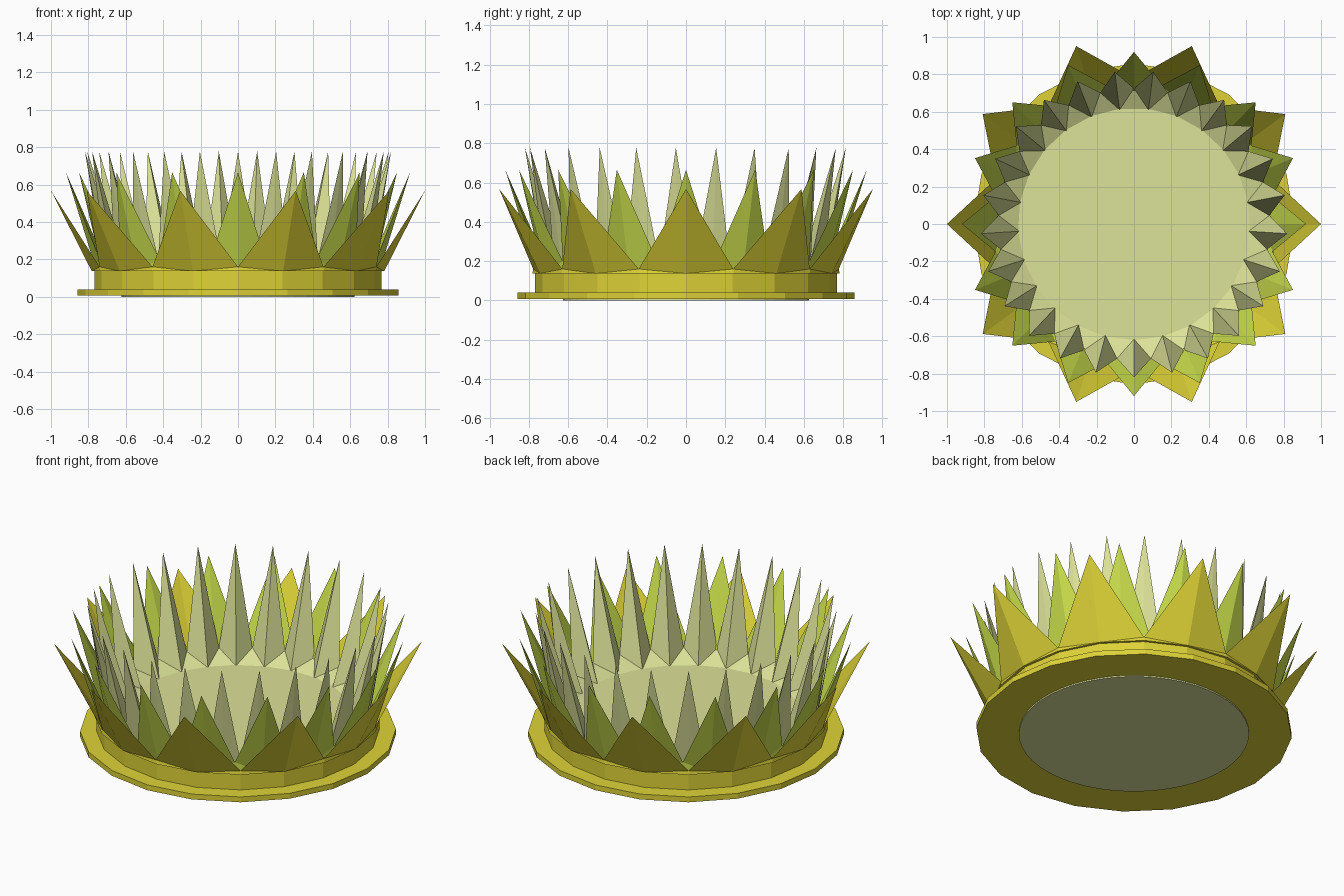
import bpy, bmesh, math

if "Cube" in bpy.data.objects:
    bpy.data.objects.remove(bpy.data.objects["Cube"])


def material(name, rgb):
    m = bpy.data.materials.new(name)
    m.diffuse_color = (*rgb, 1)
    m.use_nodes = True
    m.node_tree.nodes["Principled BSDF"].inputs["Base Color"].default_value = m.diffuse_color
    return m


yellow = material("yellow", (0.73, 0.65, 0.038))
green = material("leaf green", (0.578, 0.716, 0.07))
pale = material("pale green", (0.716, 0.76, 0.314))


def finish(name, bm, mat):
    bmesh.ops.recalc_face_normals(bm, faces=bm.faces)
    me = bpy.data.meshes.new(name)
    bm.to_mesh(me)
    bm.free()
    me.materials.append(mat)
    ob = bpy.data.objects.new(name, me)
    bpy.context.collection.objects.link(ob)


def drum(name, sides, r, z0, z1, mat, start=0.0):
    """Flat-sided disc between two heights."""
    bm = bmesh.new()
    rings = [[bm.verts.new((r * math.cos(start + math.tau * i / sides),
                            r * math.sin(start + math.tau * i / sides), z))
              for i in range(sides)] for z in (z0, z1)]
    for i in range(sides):
        j = (i + 1) % sides
        bm.faces.new((rings[0][i], rings[0][j], rings[1][j], rings[1][i]))
    bm.faces.new(rings[0])
    bm.faces.new(rings[1])
    finish(name, bm, mat)


def spike_ring(name, n, start, inner, outer, valley, tip, z, mat):
    """Ring of ridged spikes; valley and tip are (radius, height)."""
    bm = bmesh.new()
    step = math.tau / n

    def ring(r, h, shift):
        return [bm.verts.new((r * math.cos(start + step * (i + shift)),
                              r * math.sin(start + step * (i + shift)), h))
                for i in range(n)]

    a = ring(inner, z, 0)             # inner foot of each ridge
    b = ring(outer, z, 0)             # outer foot of each ridge
    c = ring(outer, z, 0.5)           # outer foot below each valley
    v = ring(*valley, 0.5)
    t = ring(*tip, 0)
    for i in range(n):
        j = (i + 1) % n
        for f in ((b[i], v[i], t[i]), (b[j], t[j], v[i]),
                  (b[i], c[i], v[i]), (c[i], b[j], v[i]),
                  (a[i], t[i], v[i]), (a[j], v[i], t[j]),
                  (a[i], v[i], a[j]), (a[i], a[j], b[j], c[i], b[i])):
            bm.faces.new(f)
    finish(name, bm, mat)


# Base plate and band
drum("base_plate", 20, 0.858, 0.008, 0.04, yellow)
drum("base_band", 20, 0.768, 0.02, 0.138, yellow)

# Pale core: visible underneath and as the floor
drum("core", 50, 0.625, 0.0, 0.142, pale, -math.pi / 2)

# Three nested crowns of spikes
spike_ring("outer_spikes", 10, 0, 0.755, 0.782, (0.778, 0.16), (1.0, 0.567), 0.137, yellow)
spike_ring("middle_spikes", 16, 0, 0.69, 0.757, (0.755, 0.2), (0.92, 0.665), 0.139, green)
spike_ring("inner_spikes", 25, -math.pi / 2, 0.615, 0.715, (0.725, 0.2), (0.82, 0.777), 0.139, pale)
